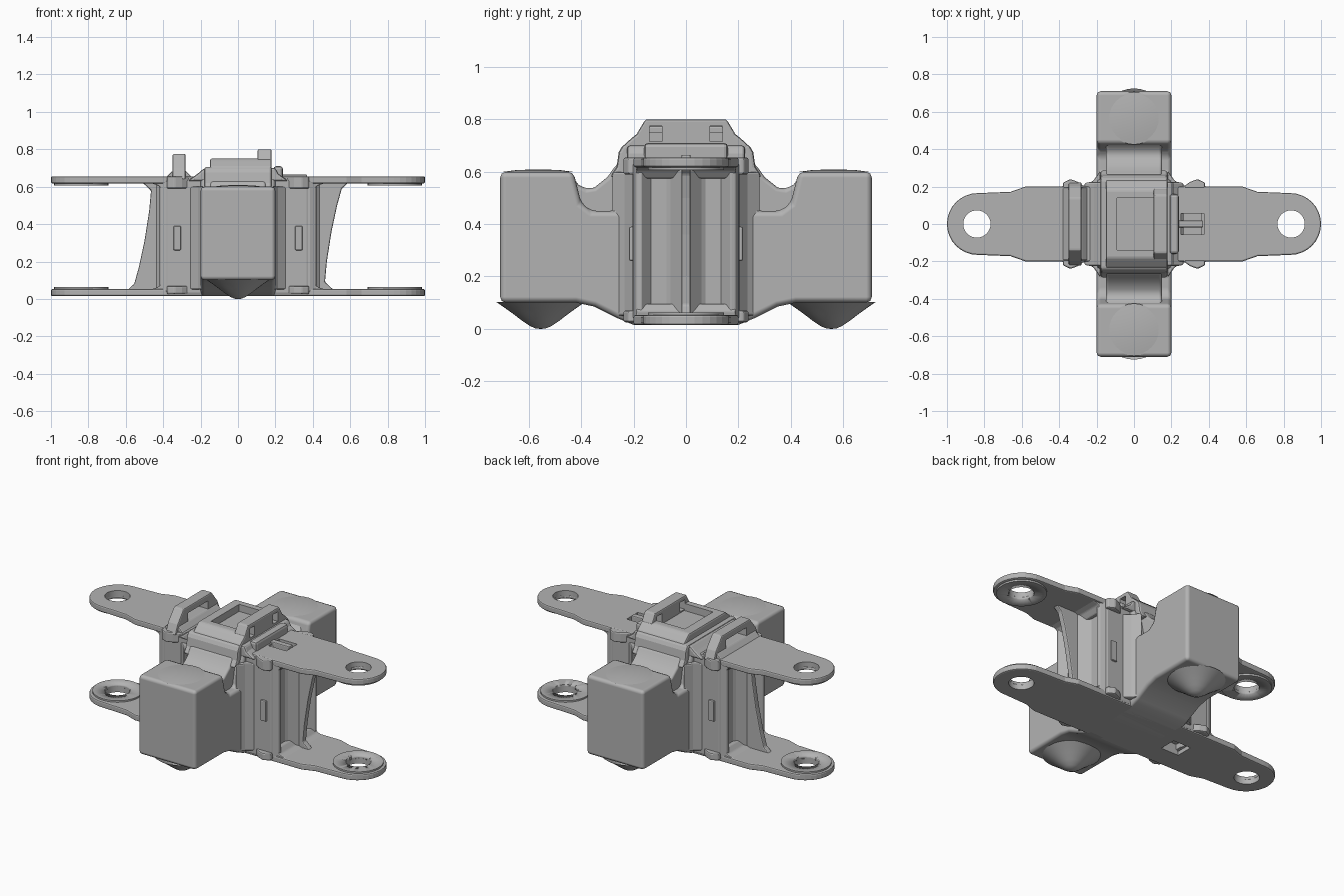
import bpy, bmesh, math
from mathutils import Vector, Matrix

cube = bpy.data.objects.get("Cube")
if cube:
    bpy.data.objects.remove(cube, do_unlink=True)

grey = bpy.data.materials.new("plain grey")
grey.use_nodes = True
COLOR = (0.45, 0.45, 0.45, 1)
grey.diffuse_color = COLOR
grey.node_tree.nodes["Principled BSDF"].inputs["Base Color"].default_value = COLOR


def finish(name, bm, bevel=0.0, smooth=False):
    bmesh.ops.recalc_face_normals(bm, faces=bm.faces)
    mesh = bpy.data.meshes.new(name)
    bm.to_mesh(mesh)
    bm.free()
    mesh.materials.append(grey)
    ob = bpy.data.objects.new(name, mesh)
    bpy.context.collection.objects.link(ob)
    if smooth:
        bpy.ops.object.select_all(action='DESELECT')
        bpy.context.view_layer.objects.active = ob
        ob.select_set(True)
        bpy.ops.object.shade_smooth_by_angle(angle=math.radians(40))
    if bevel:
        mod = ob.modifiers.new("Bevel", 'BEVEL')
        mod.width, mod.segments, mod.limit_method = bevel, 2, 'ANGLE'
        mod.harden_normals = smooth
    return ob


def prism(name, pts, axis, lo, hi, bevel=0.0, smooth=False):
    """Extrude a 2D outline along x (y,z outline), y (x,z) or z (x,y)."""
    place = {'x': lambda a, b, c: (c, a, b),
             'y': lambda a, b, c: (a, c, b),
             'z': lambda a, b, c: (a, b, c)}[axis]
    bm = bmesh.new()
    face = bm.faces.new([bm.verts.new(place(a, b, lo)) for a, b in pts])
    new = bmesh.ops.extrude_face_region(bm, geom=[face])
    move = Vector(place(0, 0, hi - lo))
    bmesh.ops.translate(bm, vec=move, verts=[v for v in new['geom'] if isinstance(v, bmesh.types.BMVert)])
    return finish(name, bm, bevel, smooth)


def box(name, x0, x1, y0, y1, z0, z1, bevel=0.0):
    return prism(name, [(x0, y0), (x1, y0), (x1, y1), (x0, y1)], 'z', z0, z1, bevel)


def lathe(name, x, y, profile):
    """Spin a (radius, z) profile around a vertical axis."""
    bm = bmesh.new()
    verts = [bm.verts.new((x + r, y, z)) for r, z in profile]
    edges = [bm.edges.new(pair) for pair in zip(verts, verts[1:])]
    bmesh.ops.spin(bm, geom=verts + edges, cent=(x, y, 0), axis=(0, 0, 1),
                   angle=math.tau, steps=32, use_merge=True)
    bmesh.ops.remove_doubles(bm, verts=bm.verts, dist=0.0005)
    return finish(name, bm, smooth=True)


def cylinder(name, x, z0, z1, r):
    return lathe(name, x, 0, [(0, z0), (r, z0), (r, z1), (0, z1)])


def cut(ob, cutter):
    cutter.hide_render = True
    cutter.hide_viewport = True
    cutter.display_type = 'WIRE'
    mod = ob.modifiers.new("Cut", 'BOOLEAN')
    mod.operation, mod.solver, mod.object = 'DIFFERENCE', 'EXACT', cutter


def mirrored(half):
    return half + [(-a, b) for a, b in reversed(half)]


# Long body along y: two end blocks joined by necks to the centre
spine = [(0.2, 0.015), (0.26, 0.04), (0.35, 0.085), (0.42, 0.1), (0.71, 0.1), (0.71, 0.6),
         (0.43, 0.6), (0.4, 0.48), (0.36, 0.45), (0.27, 0.45), (0.24, 0.6), (0.22, 0.66)]
prism("long_body", mirrored(spine), 'x', -0.2, 0.2, 0.022, True)
saddle = [(0.2, 0.3), (0.45, 0.3), (0.44, 0.59), (0.41, 0.55), (0.38, 0.535),
          (0.35, 0.54), (0.3, 0.58), (0.265, 0.63), (0.2, 0.66)]
prism("neck_ridge", mirrored(saddle), 'x', -0.15, 0.15, 0.02, True)

# Soft pointed bumps under the end blocks and shallow crowns on top
for side, label in ((-1, "front"), (1, "rear")):
    lathe(label + "_bump", 0, side * 0.555,
          [(0.17, 0.103), (0.14, 0.082), (0.105, 0.057), (0.07, 0.03), (0.04, 0.01), (0.018, 0.001), (0, 0)])
    lathe(label + "_block_crown", 0, side * 0.565, [(0.14, 0.599), (0.08, 0.607), (0, 0.609)])

# Central core with filleted corners and outward ears
core = box("core", -0.38, 0.38, -0.205, 0.205, 0.02, 0.645, 0.015)
for sx in (-1, 1):
    for sy in (-1, 1):
        web = [(sx * 0.18, sy * 0.17), (sx * 0.18, sy * 0.285), (sx * 0.215, sy * 0.235), (sx * 0.26, sy * 0.2)]
        prism("corner_web", web, 'z', 0.05, 0.6, 0.008)
        ear = [(sx * 0.25, sy * 0.19), (sx * 0.3, sy * 0.225), (sx * 0.34, sy * 0.24),
               (sx * 0.38, sy * 0.22), (sx * 0.38, sy * 0.19)]
        prism("ear", ear, 'z', 0.59, 0.655, 0.008)
        prism("lower_ear", ear, 'z', 0.025, 0.07, 0.008)
        x = sx * 0.325
        box("core_lug", x - 0.02, x + 0.02, sy * 0.205 - 0.012, sy * 0.205 + 0.012, 0.26, 0.39, 0.006)


# Two long link plates with round drilled ends
def link_outline():
    pts = []
    for s in (1, -1):
        pts += [(s * 0.58, -s * 0.2), (s * 0.66, -s * 0.172)]
        for i in range(17):
            a = -math.pi / 2 + math.pi * i / 16
            pts.append((s * (0.835 + 0.165 * math.cos(a)), s * 0.165 * math.sin(a)))
        pts += [(s * 0.66, s * 0.172), (s * 0.58, s * 0.2)]
    return pts


lower = prism("lower_plate", link_outline(), 'z', 0.015, 0.053, 0.008)
upper = prism("upper_plate", link_outline(), 'z', 0.617, 0.655, 0.008)
for s in (-1, 1):
    hole = cylinder("hole_cutter", s * 0.84, -0.2, 0.9, 0.073)
    pads = [cylinder("lower_pad", s * 0.838, 0.045, 0.063, 0.145),
            cylinder("upper_pad", s * 0.838, 0.606, 0.625, 0.145)]
    for part in [lower, upper] + pads:
        cut(part, hole)

# Open side channels: slanted middle gusset between two angled lips
for s, label in ((1, "left"), (-1, "right")):
    # The right gusset is the left one turned half a turn about the y axis
    def turned(pts):
        return [(s * x, z if s > 0 else 0.67 - z) for x, z in pts]
    gusset = [(0.36, 0.04), (0.52, 0.04), (0.465, 0.09), (0.475, 0.2), (0.5, 0.36),
              (0.53, 0.5), (0.555, 0.59), (0.6, 0.63), (0.36, 0.63)]
    prism(label + "_gusset", turned(gusset), 'y', -0.018, 0.018, 0.007)
    root = [(s * 0.37, -0.09), (s * 0.39, -0.06), (s * 0.44, -0.015),
            (s * 0.44, 0.015), (s * 0.39, 0.06), (s * 0.37, 0.09)]
    prism(label + "_gusset_root", root, 'z', 0.04, 0.63)
    for sy in (-1, 1):
        lip = [(s * 0.36, sy * 0.2), (s * 0.385, sy * 0.202), (s * 0.415, sy * 0.19),
               (s * 0.42, sy * 0.17), (s * 0.375, sy * 0.13)]
        prism(label + "_lip", lip, 'z', 0.04, 0.63, 0.004)
    for z, dz in ((0.045, 0.05), (0.625, -0.05)):
        fillet = [(s * 0.36, z), (s * 0.48, z), (s * 0.425, z + dz * 0.4), (s * 0.4, z + dz), (s * 0.36, z + dz)]
        prism(label + "_channel_fillet", fillet, 'y', -0.19, 0.19, 0.006)

# Raised crown: sloped base, hollow frame and high bar
base = [(-0.27, 0.63), (0.27, 0.63), (0.215, 0.67), (0.2, 0.7), (-0.18, 0.7), (-0.215, 0.67)]
prism("crown_base", base, 'y', -0.225, 0.225, 0.012)
shoulder = [(0.29, 0.58), (0.265, 0.62), (0.257, 0.675), (0.24, 0.705)]
prism("crown_shoulder", mirrored(shoulder), 'x', -0.18, 0.18, 0.012)
frame_side = [(0.245, 0.64), (0.235, 0.705), (0.2, 0.735), (0.18, 0.75)]
frame = prism("crown_frame", mirrored(frame_side), 'x', -0.15, 0.18, 0.01)
cut(frame, box("frame_cutter", -0.09, 0.11, -0.14, 0.14, 0.705, 0.9))
bar = prism("crown_bar", mirrored([(0.2, 0.71), (0.185, 0.75), (0.155, 0.8)]), 'x', 0.105, 0.18, 0.008)
for y in (-0.115, 0.115):
    window = box("window_cutter", 0, 0.3, y - 0.024, y + 0.024, 0.715, 0.775)
    cut(bar, window)
    cut(frame, window)

# Arched handle over the right arm
handle = [(0.225, 0.64), (0.2, 0.7), (0.14, 0.775)]
arch = prism("handle", mirrored(handle), 'x', -0.35, -0.28, 0.008)
cut(arch, box("handle_cutter", -0.5, -0.1, -0.1, 0.1, 0.67, 0.735))
foot = [(-0.39, 0.645), (-0.35, 0.685), (-0.28, 0.685), (-0.24, 0.645)]
prism("handle_foot", foot, 'y', -0.195, 0.195, 0.008)

# Latch recess on the left arm and its turned twin under the right arm
box("latch_root", 0.19, 0.24, -0.16, 0.16, 0.64, 0.71, 0.015)
for s, plate, z0, z1 in ((1, upper, 0.595, 0.8), (-1, lower, -0.1, 0.08)):
    x0, x1 = sorted((s * 0.25, s * 0.375))
    socket = box("socket_cutter", x0, x1, -0.055, 0.055, z0, z1)
    cut(plate, socket)
    cut(core, socket)
box("latch_ridge", 0.22, 0.37, -0.018, 0.018, 0.59, 0.665, 0.006)
